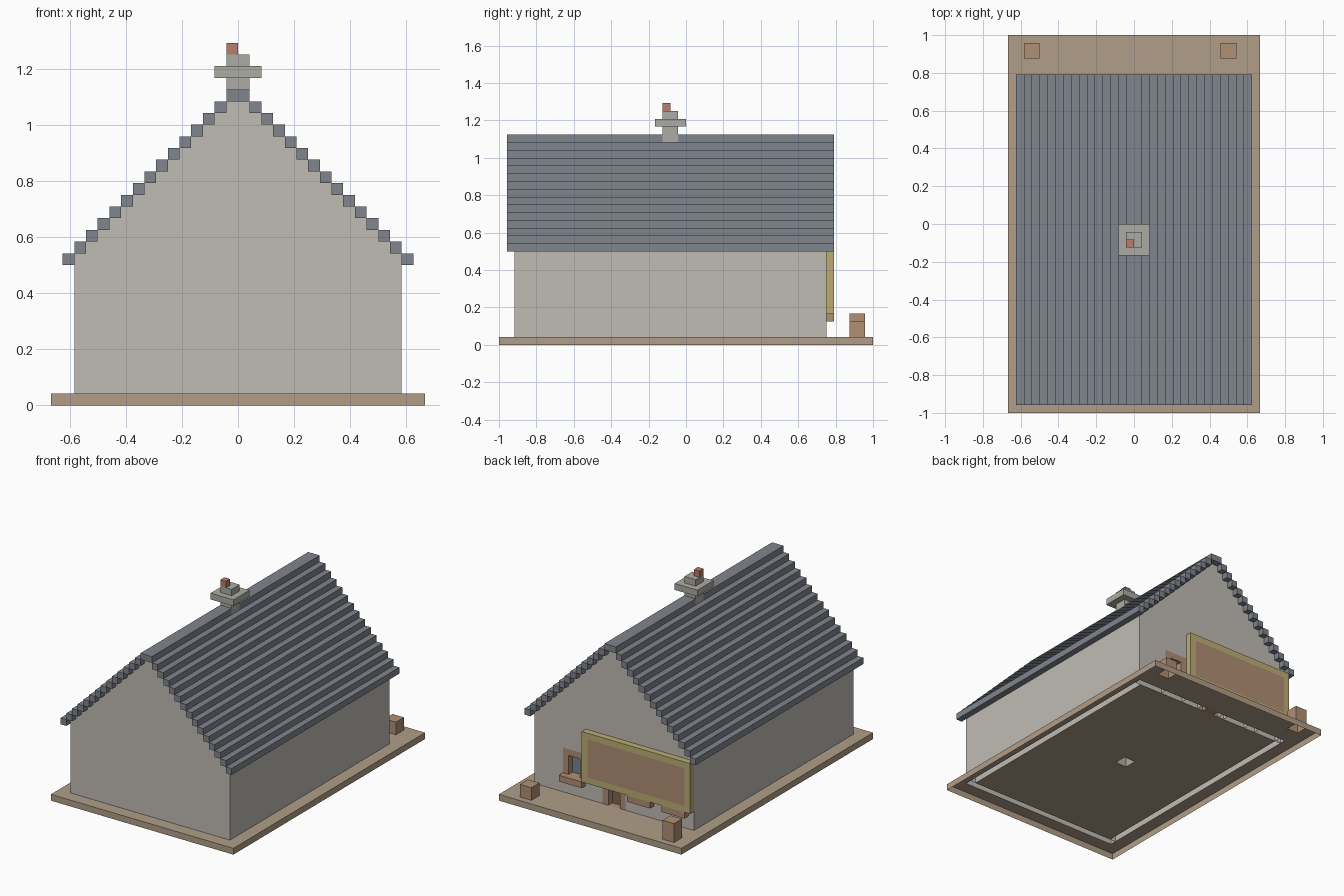
import bpy, bmesh
from mathutils import Vector

if "Cube" in bpy.data.objects:
    bpy.data.objects.remove(bpy.data.objects["Cube"])

U = 1 / 24  # one block of the grid


def paint(name, r, g, b):
    m = bpy.data.materials.new(name)
    m.diffuse_color = [((c / 255 + 0.055) / 1.055) ** 2.4 for c in (r, g, b)] + [1]
    m.use_nodes = True
    m.node_tree.nodes["Principled BSDF"].inputs["Base Color"].default_value = m.diffuse_color
    return m


STONE = paint("plaster", 192, 188, 181)
SLATE = paint("slate", 128, 134, 142)
EARTH = paint("ground_tan", 176, 158, 136)
WOOD = paint("wood", 176, 144, 116)
DARK = paint("dark_wood", 128, 100, 80)
GLASS = paint("glass", 120, 132, 146)
GOLD = paint("gold_trim", 188, 174, 116)
CAP = paint("chimney_stone", 172, 171, 163)
CLAY = paint("clay", 184, 126, 108)


def at_ground(f):  # parts standing on the ground plate are open underneath
    return all(v.co.z < U + 1e-4 for v in f.verts)


def not_side(f):
    return abs(f.normal.z) > .5


def not_top(f):
    return f.normal.z < .5


def finish(name, bm, mat, drop):
    """Make the object; drop(face) picks the faces to leave out."""
    bmesh.ops.recalc_face_normals(bm, faces=bm.faces)
    bm.normal_update()
    bmesh.ops.delete(bm, geom=[f for f in bm.faces if drop(f)], context='FACES')
    me = bpy.data.meshes.new(name)
    bm.to_mesh(me)
    bm.free()
    me.materials.append(mat)
    ob = bpy.data.objects.new(name, me)
    bpy.context.collection.objects.link(ob)
    return ob


def boxes(name, mat, items, drop=at_ground):
    """One object from boxes (x0, x1, y0, y1, z0, z1) in block units."""
    bm = bmesh.new()
    for x0, x1, y0, y1, z0, z1 in items:
        vs = bmesh.ops.create_cube(bm, size=1)["verts"]
        size = Vector((x1 - x0, y1 - y0, z1 - z0)) * U
        mid = Vector((x0 + x1, y0 + y1, z0 + z1)) * U / 2
        for v in vs:
            v.co = v.co * size + mid
    return finish(name, bm, mat, drop)


def gable(name, y0, y1, z0):
    """Stepped gable wall, one block thick."""
    half = [(14, z0), (14, 13)]
    for j in range(13):
        half += [(13 - j, 13 + j), (13 - j, 14 + j)]
    pts = half + [(-x, z) for x, z in reversed(half)]
    bm = bmesh.new()
    ends = [[bm.verts.new((x * U, y * U, z * U)) for x, z in pts] for y in (y0, y1)]
    for ring in ends:
        bm.faces.new(ring)
    n = len(pts)
    for i in range(n):
        k = (i + 1) % n
        bm.faces.new((ends[0][i], ends[0][k], ends[1][k], ends[1][i]))
    return finish(name, bm, STONE, at_ground)


# Ground plate, an open-bottomed shell: skirt, then top with gaps for walls and posts
boxes("ground_skirt", EARTH, [(-16, 16, -24, 24, 0, 1)], not_side)
boxes("ground_top", EARTH, [
    (-16, 16, -24, -22, 0, 1), (-16, -14, -22, 18, 0, 1), (14, 16, -22, 18, 0, 1),
    (-16, 16, 18, 21, 0, 1), (-16, 16, 23, 24, 0, 1),
    (-16, -14, 21, 23, 0, 1), (-12, 11, 21, 23, 0, 1), (13, 16, 21, 23, 0, 1)], not_top)

# Inner floor with a gap for the chimney
boxes("inner_floor", EARTH, [
    (-13, 13, -21, -3, 0, 1), (-13, -1, -3, -1, 0, 1), (1, 13, -3, -1, 0, 1),
    (-13, 13, -1, 17, 0, 1)], not_top)

# Walls
gable("front_gable", -22, -21, 1)
gable("back_gable", 17, 18, 8)
boxes("side_walls", STONE, [(s * 13.5 - .5, s * 13.5 + .5, -21, 17, 1, 13) for s in (-1, 1)])

# Lower back wall: piers between the openings, low walls under the windows
windows = [-13, -7, 5]
piers = [(-14, -13), (-9, -7), (-3, -2), (2, 5), (9, 14)]
boxes("back_wall_piers", STONE,
      [(a, b, 17, 18, 1, 8) for a, b in piers] +
      [(x, x + 4, 17, 18, 1, 3) for x in windows])

# Windows: frame, recessed pane and projecting sill
for n, x in enumerate(windows, 1):
    boxes(f"window_frame_{n}", WOOD, [
        (x, x + 1, 17, 18, 4, 7), (x + 3, x + 4, 17, 18, 4, 7), (x, x + 4, 17, 18, 7, 8)])
    boxes(f"window_pane_{n}", GLASS, [(x + 1, x + 3, 16, 17, 4, 7)])
    boxes(f"window_sill_{n}", WOOD, [(x, x + 4, 17, 19, 3, 4)])

# Door
boxes("door_frame", WOOD, [
    (-2, -1, 17, 18, 1, 7), (1, 2, 17, 18, 1, 7), (-2, 2, 17, 18, 7, 8)])
boxes("door_threshold", WOOD, [(-1, 1, 17, 18, 0, 1)], not_top)
boxes("door_panel", DARK, [(-1, 1, 16, 17, 1, 7)])

# Stepped roof: one bar per step, mirrored
roof = boxes("roof", SLATE, [(14 - i, 15 - i, -23, 19, 12 + i, 13 + i) for i in range(14)])
roof.modifiers.new("mirror", 'MIRROR')
boxes("roof_ridge", SLATE, [(-1, 1, -23, -3, 26, 27), (-1, 1, -1, 19, 26, 27)])

# Chimney
boxes("chimney", CAP, [(-1, 1, -3, -1, 1, 28), (-2, 2, -4, 0, 28, 29), (-1, 1, -3, -1, 29, 30)])
boxes("chimney_pot", CLAY, [(-1, 0, -3, -2, 30, 31)])

# Blank sign board with a trim around it
boxes("sign_trim", GOLD, [
    (-14, 5, 18, 19, 4, 5), (-14, 5, 18, 19, 11, 12),
    (-14, -13, 18, 19, 5, 11), (4, 5, 18, 19, 5, 11)])
boxes("sign_board", WOOD, [(-13, 4, 18, 19, 5, 11)])

# Posts at the back corners of the yard, one taller than the other
for name, x, top in (("left_post", -14, 4), ("right_post", 11, 3)):
    boxes(name, WOOD, [(x, x + 2, 21, 23, 1, top)])
